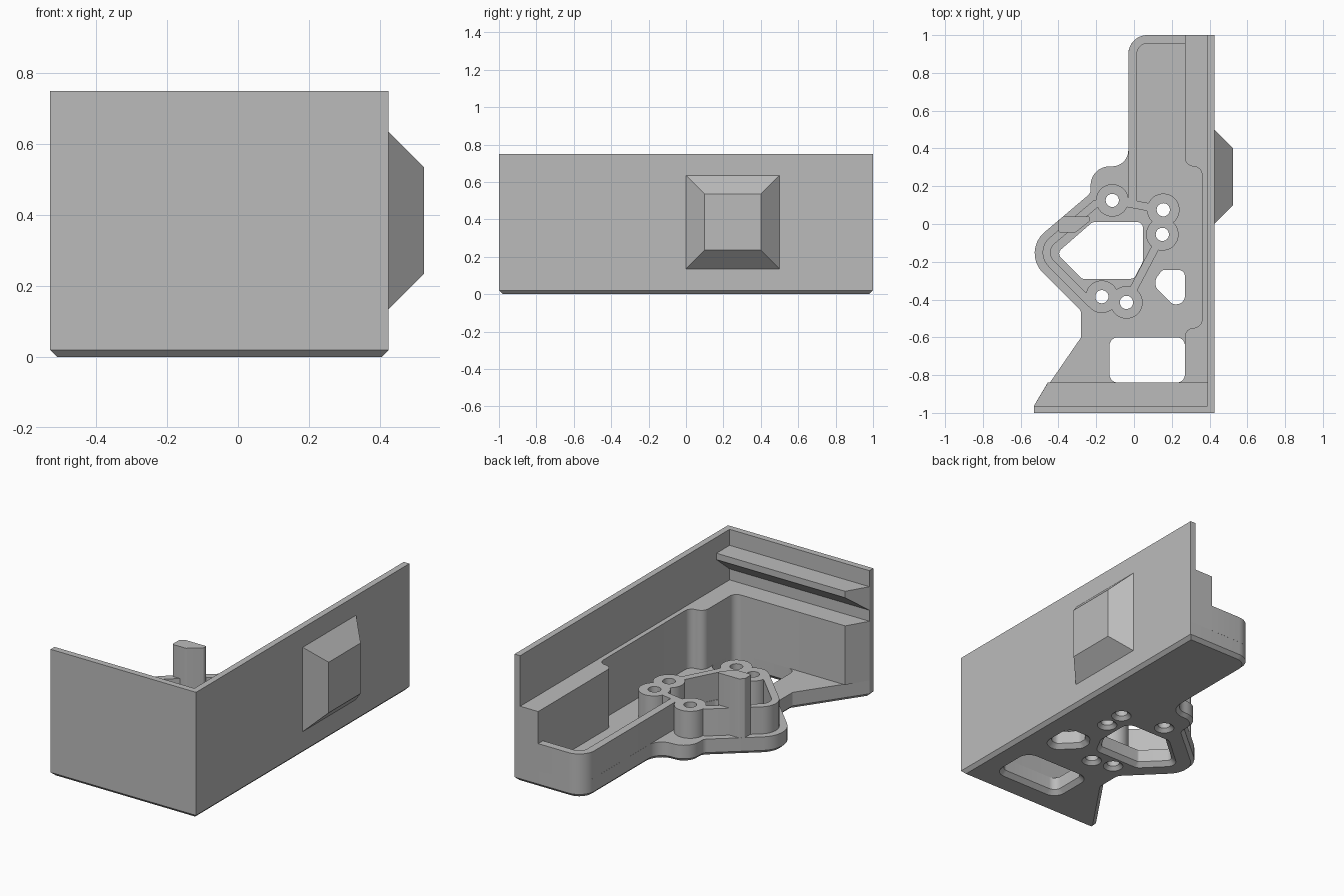
import bpy
import bmesh
import math
from mathutils import Vector

cube = bpy.data.objects.get("Cube")
if cube:
    bpy.data.objects.remove(cube, do_unlink=True)

grey = bpy.data.materials.new("plain grey")
grey.use_nodes = True
GREY = (0.5, 0.5, 0.5, 1)
grey.diffuse_color = GREY
grey.node_tree.nodes["Principled BSDF"].inputs["Base Color"].default_value = GREY

FLOOR, RIM, LEDGE, TOP = 0.1, 0.26, 0.45, 0.75
WALL = 0.037


def rounded(corners, steps=8):
    """Polygon from (x, y, radius) corners, with arcs at the rounded ones."""
    pts = []
    for i, (x, y, r) in enumerate(corners):
        p = Vector((x, y))
        a = (Vector(corners[i - 1][:2]) - p).normalized()
        b = (Vector(corners[(i + 1) % len(corners)][:2]) - p).normalized()
        if r == 0:
            pts.append(p)
            continue
        half = a.angle(b) / 2
        centre = p + (a + b).normalized() * r / math.sin(half)
        reach = r / math.tan(half)
        start, end = p + a * reach - centre, p + b * reach - centre
        sweep = start.angle(end)
        for k in range(steps + 1):
            t = k / steps
            pts.append(centre + (start * math.sin((1 - t) * sweep) + end * math.sin(t * sweep)) / math.sin(sweep))
    return pts


def offset(pts, d, closed=True):
    """Shift a polygon or path sideways by d, to the left of its direction."""
    out = []
    n = len(pts)
    for i, p in enumerate(pts):
        before = p - pts[i - 1] if closed or i else pts[1] - p
        after = pts[(i + 1) % n] - p if closed or i < n - 1 else before
        n1 = Vector((-before.y, before.x)).normalized()
        n2 = Vector((-after.y, after.x)).normalized()
        m = (n1 + n2).normalized()
        out.append(p + m * d / max(m.dot(n1), 0.3))
    return out


def circle(centre, r, sides=32):
    return [Vector(centre) + Vector((math.cos(a), math.sin(a))) * r
            for a in (math.tau * k / sides for k in range(sides))]


def at(pts, z):
    return [(p.x, p.y, z) for p in pts]


def loft(name, *stacks):
    """Solid(s) skinned through stacks of matching loops, capped at the ends."""
    bm = bmesh.new()
    for loops in stacks:
        rings = [[bm.verts.new(c) for c in loop] for loop in loops]
        for low, high in zip(rings, rings[1:]):
            for i in range(len(low)):
                bm.faces.new((low[i - 1], low[i], high[i], high[i - 1]))
        bm.faces.new(rings[0])
        bm.faces.new(rings[-1])
    bmesh.ops.recalc_face_normals(bm, faces=bm.faces)
    mesh = bpy.data.meshes.new(name)
    bm.to_mesh(mesh)
    bm.free()
    mesh.materials.append(grey)
    ob = bpy.data.objects.new(name, mesh)
    bpy.context.collection.objects.link(ob)
    return ob


def prism(name, pts, z0, z1):
    return loft(name, [at(pts, z0), at(pts, z1)])


def ribbon(name, path, width=0.042):
    side = offset(path, width / 2, False)
    return prism(name, side + offset(path, -width / 2, False)[::-1], FLOOR, RIM)


def activate(ob):
    bpy.ops.object.select_all(action='DESELECT')
    ob.select_set(True)
    bpy.context.view_layer.objects.active = ob


def cut(ob, cutter):
    mod = ob.modifiers.new("cut", 'BOOLEAN')
    mod.operation, mod.solver, mod.object = 'DIFFERENCE', 'EXACT', cutter
    activate(ob)
    bpy.ops.object.modifier_apply(modifier=mod.name)


def flared(pts, flare):
    """Through hole that widens at the underside."""
    return [at(offset(pts, -flare - 0.01), -0.01), at(pts, flare), at(pts, 0.4)]


# Base plate with a bevelled underside edge
outline = rounded([
    (-0.53, -1, 0), (0.425, -1, 0), (0.425, 1, 0), (-0.03, 1, 0.1),
    (-0.03, 0.305, 0.085), (-0.23, 0.305, 0.1), (-0.23, 0.163, 0.04),
    (-0.595, -0.146, 0.145), (-0.28, -0.461, 0.03), (-0.28, -0.6, 0),
    (-0.53, -1 + WALL, 0)])
plate = loft("base_plate", [at(offset(outline, 0.02), 0), at(outline, 0.02), at(outline, FLOOR)])

# Cutters for the openings and screw holes
window = rounded([(-0.13, -0.84, 0.045), (0.27, -0.84, 0.045), (0.27, -0.6, 0.045), (-0.13, -0.6, 0.045)])
slot = rounded([(0.115, -0.335, 0.03), (0.205, -0.425, 0.03), (0.27, -0.425, 0.045),
                (0.27, -0.243, 0.035), (0.15, -0.243, 0.03), (0.115, -0.29, 0.03)])
opening = rounded([(-0.41, -0.155, 0.03), (-0.275, -0.29, 0.02), (0, -0.29, 0.03),
                   (0.047, -0.2, 0.03), (0.047, 0.01, 0.03), (-0.22, 0.01, 0.03)])
screws = [(-0.115, 0.125), (0.155, 0.075), (0.15, -0.055), (-0.17, -0.385), (-0.04, -0.415)]
openings = loft("opening_cutter", *[flared(p, 0.025) for p in (window, slot, opening)])
holes = loft("screw_cutter", *[flared(circle(c, 0.035), 0.02) for c in screws])
cut(plate, openings)
cut(plate, holes)

# Screw bosses and the raised rims that join them
raised = [prism("screw_boss", circle(c, 0.086, 48), FLOOR, RIM) for c in screws]
tip = rounded([(*screws[0], 0), (-0.205, 0.105, 0), (-0.502, -0.146, 0.082), (-0.235, -0.413, 0), (*screws[3], 0)])
back = rounded([(0.27, 0.978, 0), (-0.007, 0.978, 0.078), (-0.007, 0.105, 0)])
raised += [ribbon("tip_rim", tip), ribbon("back_rim", back, 0.045)]
for i, j in ((0, 1), (4, 2)):
    raised.append(ribbon("link_rim", [Vector(screws[i]), Vector(screws[j])]))
for ob in raised:
    cut(ob, holes)
for helper in (openings, holes):
    bpy.data.objects.remove(helper, do_unlink=True)

# Locating post
prism("locating_post", rounded([(-0.4, -0.045, 0.01), (-0.31, -0.045, 0.01), (-0.235, 0.015, 0.01),
                                (-0.235, 0.04, 0.008), (-0.375, 0.04, 0.01), (-0.4, 0.019, 0.01)], 4), FLOOR, LEDGE)

# Tall front and side walls
xi, yi = 0.425 - WALL, -1 + WALL
prism("outer_walls", rounded([(-0.53, -1, 0), (0.425, -1, 0), (0.425, 1, 0),
                              (xi, 1, 0), (xi, yi, 0), (-0.53, yi, 0)]), FLOOR, TOP)

# Thick ledge along the inside of the walls
prism("inner_ledge", rounded([
    (xi, 1, 0), (0.27, 1, 0), (0.27, 0.305, 0.045), (0.36, 0.305, 0.045),
    (0.36, -0.55, 0.045), (0.27, -0.55, 0.045), (0.27, -0.84, 0.045),
    (-0.457, -0.84, 0), (-0.53, yi, 0), (xi, yi, 0)]), FLOOR, LEDGE)

# Overhanging rail on the front wall, with a slanted left end
rail = [(yi, 0.515), (-0.84, 0.617), (-0.84, 0.655), (yi, 0.655)]
loft("front_rail", [[(xi, y, z) for y, z in rail],
                    [(-0.53 + 0.6 * (y - yi), y, z) for y, z in rail]])

# Tapered block on the outside of the side wall
loft("side_block", [[(x, 0.25 + sy * h, 0.385 + sz * h)
                     for sy, sz in ((-1, -1), (1, -1), (1, 1), (-1, 1))]
                    for x, h in ((0.425, 0.25), (0.525, 0.15))])

for ob in list(bpy.context.collection.objects):
    if ob.type == 'MESH' and grey.name in ob.data.materials:
        activate(ob)
        bpy.ops.object.shade_smooth_by_angle(angle=math.radians(30))
